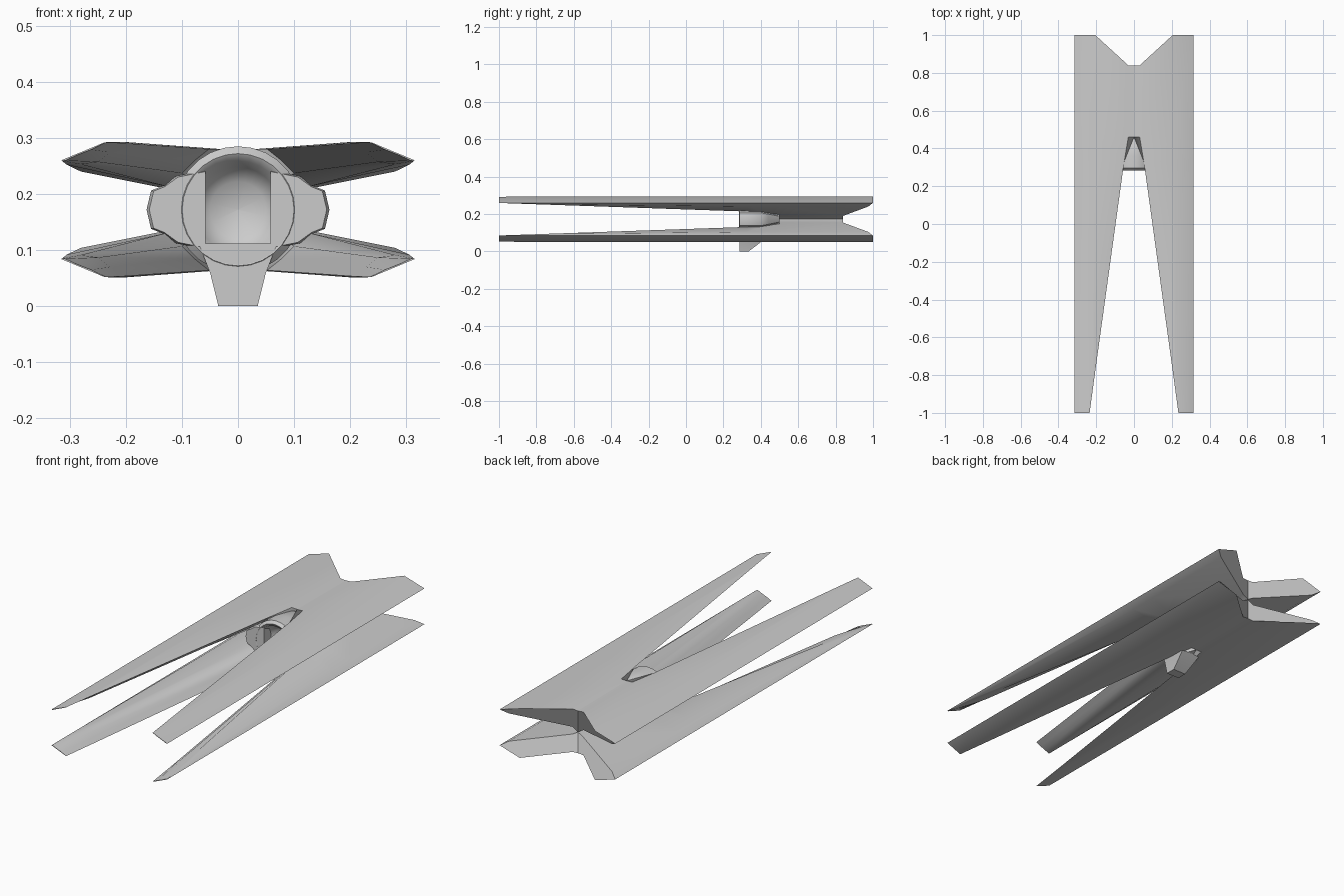
import bpy, bmesh, math

if "Cube" in bpy.data.objects:
    bpy.data.objects.remove(bpy.data.objects["Cube"])

MID = 0.172  # height of the centre axis


def make_object(name, bm, mirror=(False, False, False), angle=32):
    bmesh.ops.remove_doubles(bm, verts=bm.verts, dist=0.0005)
    bmesh.ops.recalc_face_normals(bm, faces=bm.faces)
    mesh = bpy.data.meshes.new(name)
    bm.to_mesh(mesh)
    bm.free()
    ob = bpy.data.objects.new(name, mesh)
    ob.location.z = MID
    bpy.context.collection.objects.link(ob)
    if any(mirror):
        mod = ob.modifiers.new("Mirror", "MIRROR")
        mod.use_axis = mirror
        mod.merge_threshold = 0.0005
    bpy.ops.object.select_all(action="DESELECT")
    ob.select_set(True)
    bpy.context.view_layer.objects.active = ob
    bpy.ops.object.shade_smooth_by_angle(angle=math.radians(angle))
    return ob


def loft(sections, caps=(True, True)):
    bm = bmesh.new()
    rings = [[bm.verts.new(p) for p in s] for s in sections]
    n = len(rings[0])
    for a, b in zip(rings, rings[1:]):
        for i in range(n):
            j = (i + 1) % n
            bm.faces.new((a[i], a[j], b[j], b[i]))
    if caps[0]:
        bm.faces.new(rings[0])
    if caps[1]:
        bm.faces.new(rings[-1])
    return bm


def flat(y, pts):
    return [(x, y, z) for x, z in pts]


# Four blades: one quarter lofted along y, mirrored left-right and up-down.
# Order: centre, inner top, top, outer ridge, tip, outer underside, root.
front = flat(-1.0, [(.29, .096), (.262, .107), (.235, .120), (.238, .120),
                    (.315, .088), (.313, .087), (.308, .0875)])
taper = flat(-.8, [(.249, .085), (.228, .102), (.208, .119), (.222, .121),
                   (.315, .088), (.305, .080), (.281, .081)])
throat = flat(.33, [(.10, .065), (.078, .087), (.052, .108), (.21, .121),
                    (.315, .088), (.28, .068), (.125, .041)])
hub = flat(.46, [(0, 0), (0, .107), (.03, .108), (.21, .121),
                 (.315, .088), (.28, .068), (.03, .018)])
rear = [(0, .84, 0), (0, .84, .104), (.03, .84, .106), (.205, 1, .121),
        (.315, 1, .088), (.28, .975, .068), (.03, .84, .018)]
make_object("blades", loft([front, taper, throat, hub, rear]),
            mirror=(True, False, True))

# Round hub with a shallow bowl facing forward
profile = [(.001, .36), (.05, .352), (.076, .33), (.087, .292), (.1, .284),
           (.113, .296), (.113, .36), (.106, .44), (.07, .50), (.001, .50)]
N = 28
rings = [[(r * math.cos(2 * math.pi * i / N), y, r * math.sin(2 * math.pi * i / N))
          for i in range(N)] for r, y in profile]
make_object("hub_bowl", loft(rings), angle=45)

# Rounded side cheeks between the upper and lower blades
outline = [(.06, -.07), (.11, -.06), (.135, -.042), (.155, -.034), (.163, 0),
           (.155, .034), (.135, .042), (.11, .06), (.06, .07)]
cheek = [[(x * k, y, z * k) for x, z in outline]
         for y, k in ((.285, .97), (.296, 1), (.40, 1), (.44, .8), (.50, .45))]
make_object("side_cheeks", loft(cheek), mirror=(True, False, False), angle=40)

# Foot tab reaching down to the ground
foot = []
for z, w, back in ((-.172, .035, .335), (-.115, .049, .41), (-.06, .07, .46)):
    foot.append([(-w, .285, z), (w, .285, z), (w, back, z), (-w, back, z)])
make_object("foot_tab", loft(foot))
